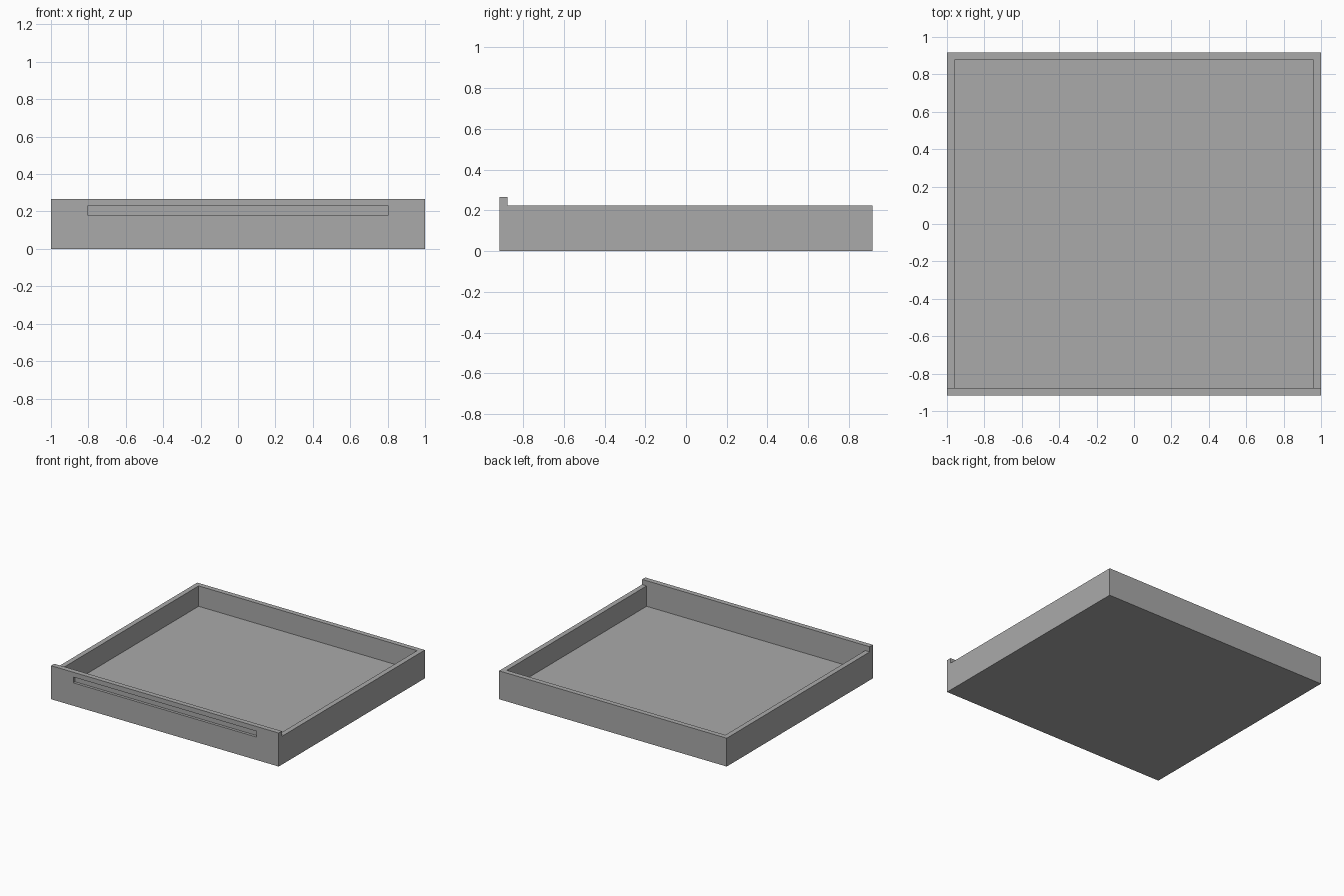
import bpy, bmesh

if "Cube" in bpy.data.objects:
    bpy.data.objects.remove(bpy.data.objects["Cube"])

W, D = 1.0, 0.917              # half width, half depth
WALL, FLOOR = 0.04, 0.063      # wall and floor thickness
SIDE_H, FRONT_H = 0.225, 0.266 # wall height, front panel height
STEP = -D + WALL               # back face of the front panel

grey = bpy.data.materials.new("grey")
grey.diffuse_color = (0.4, 0.4, 0.4, 1)
grey.use_nodes = True
grey.node_tree.nodes["Principled BSDF"].inputs["Base Color"].default_value = grey.diffuse_color


def prism(name, profile, half_width):
    """Extrude a (y, z) profile along x, centred on x = 0."""
    bm = bmesh.new()
    face = bm.faces.new([bm.verts.new((-half_width, y, z)) for y, z in profile])
    ext = bmesh.ops.extrude_face_region(bm, geom=[face])["geom"]
    verts = [v for v in ext if isinstance(v, bmesh.types.BMVert)]
    bmesh.ops.translate(bm, verts=verts, vec=(2 * half_width, 0, 0))
    bmesh.ops.recalc_face_normals(bm, faces=bm.faces[:])
    mesh = bpy.data.meshes.new(name)
    bm.to_mesh(mesh)
    bm.free()
    mesh.materials.append(grey)
    obj = bpy.data.objects.new(name, mesh)
    bpy.context.collection.objects.link(obj)
    return obj


def box_profile(y0, y1, z0, z1):
    return [(y0, z0), (y1, z0), (y1, z1), (y0, z1)]


# Drawer body with the raised front panel
drawer = prism("drawer", [(-D, 0), (D, 0), (D, SIDE_H), (STEP, SIDE_H),
                          (STEP, FRONT_H), (-D, FRONT_H)], W)

# Open storage cavity and shallow finger groove in the front panel
cutters = [
    prism("cavity_cutter", box_profile(STEP, D - WALL, FLOOR, 0.4), W - WALL),
    prism("groove_cutter", box_profile(-D - 0.1, -D + 0.022, 0.182, 0.228), 0.805),
]
for cutter in cutters:
    mod = drawer.modifiers.new(cutter.name, "BOOLEAN")
    mod.operation = "DIFFERENCE"
    mod.solver = "EXACT"
    mod.object = cutter
    cutter.hide_render = True
    cutter.display_type = "WIRE"
